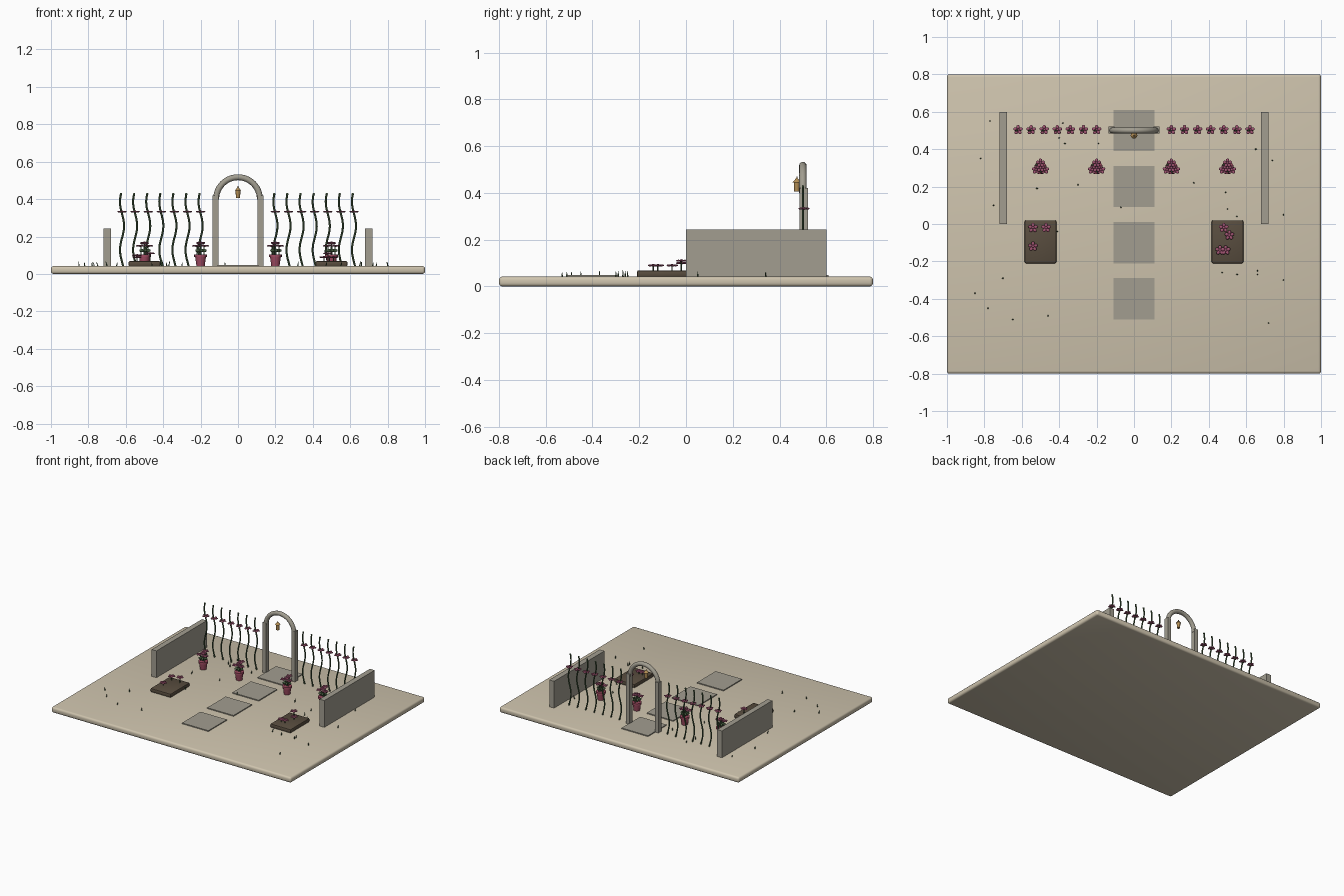
import bpy, bmesh, math, random
from mathutils import Matrix, Vector

cube = bpy.data.objects.get("Cube")
if cube:
    bpy.data.objects.remove(cube)
random.seed(4)
GROUND = 0.042


def material(name, r, g, b):
    m = bpy.data.materials.new(name)
    m.use_nodes = True
    m.diffuse_color = (r, g, b, 1)
    m.node_tree.nodes["Principled BSDF"].inputs["Base Color"].default_value = (r, g, b, 1)
    return m


SAND = material("sand", 0.62, 0.55, 0.42)
STONE = material("grey_stone", 0.36, 0.34, 0.28)
SOIL = material("dark_soil", 0.10, 0.075, 0.05)
PINK = material("pink_petal", 0.36, 0.09, 0.17)
CLAY = material("rose_pot", 0.35, 0.07, 0.12)
LEAF = material("leaf_green", 0.06, 0.11, 0.05)
GOLD = material("lantern_gold", 0.45, 0.27, 0.09)


def make(name, bm, mat, smooth=False, bevel=0, segments=2):
    me = bpy.data.meshes.new(name)
    if bevel:
        bmesh.ops.bevel(bm, geom=bm.edges[:], offset=bevel, segments=segments,
                        profile=0.5, affect='EDGES')
    bm.to_mesh(me)
    bm.free()
    ob = bpy.data.objects.new(name, me)
    bpy.context.collection.objects.link(ob)
    me.materials.append(mat)
    if smooth:
        bpy.ops.object.select_all(action='DESELECT')
        ob.select_set(True)
        bpy.context.view_layer.objects.active = ob
        bpy.ops.object.shade_smooth_by_angle(angle=math.radians(40))
    return ob


def box(bm, centre, size):
    bmesh.ops.create_cube(bm, size=1, matrix=Matrix.Translation(centre) @ Matrix.Diagonal((*size, 1)))


def cone(bm, base, r1, r2, height, sides=12, tilt=Matrix()):
    m = Matrix.Translation(base) @ tilt @ Matrix.Translation((0, 0, height / 2))
    bmesh.ops.create_cone(bm, cap_ends=True, segments=sides, radius1=r1, radius2=r2,
                          depth=height, matrix=m)


def ball(bm, centre, size, turn=0.0):
    m = Matrix.Translation(centre) @ Matrix.Rotation(turn, 4, 'Z') @ Matrix.Diagonal((*size, 1))
    bmesh.ops.create_icosphere(bm, subdivisions=2, radius=1, matrix=m)


def flower(bm, centre, r):
    # five flat petals round a small heart
    for k in range(5):
        a = math.tau * k / 5 + math.pi / 2
        offset = Vector((math.cos(a), math.sin(a), 0)) * r * 0.6
        ball(bm, Vector(centre) + offset, (r * 0.42, r * 0.36, r * 0.17), a)
    ball(bm, centre, (r * 0.3, r * 0.3, r * 0.25))


def tube(bm, points, r, sides=8):
    # sweep a ring along a path lying in the xz plane
    rings = []
    for i, p in enumerate(points):
        t = (points[min(i + 1, len(points) - 1)] - points[max(i - 1, 0)]).normalized()
        n = Vector((t.z, 0, -t.x))
        angles = [math.tau * k / sides for k in range(sides)]
        rings.append([bm.verts.new(p + r * (math.cos(a) * n + math.sin(a) * Vector((0, 1, 0))))
                      for a in angles])
    for low, high in zip(rings, rings[1:]):
        for k in range(sides):
            j = (k + 1) % sides
            bm.faces.new((low[k], low[j], high[j], high[k]))
    bm.faces.new(rings[0][::-1])
    bm.faces.new(rings[-1])
    bmesh.ops.recalc_face_normals(bm, faces=bm.faces[:])


# Ground slab
bm = bmesh.new()
box(bm, (0, 0, GROUND / 2), (2, 1.6, GROUND))
make("ground_slab", bm, SAND, True, 0.014, 3)

# Stepping stones
for i in range(4):
    bm = bmesh.new()
    box(bm, (0, 0.5 - 0.3 * i, GROUND), (0.22, 0.22, 0.014))
    make("stepping_stone", bm, STONE)

# Side walls, arch pillars and planting beds
for side, x in (("right", -1), ("left", 1)):
    bm = bmesh.new()
    box(bm, (0.7 * x, 0.3, 0.142), (0.04, 0.6, 0.204))
    make(side + "_wall", bm, STONE)
    bm = bmesh.new()
    box(bm, (0.12 * x, 0.503, 0.23), (0.03, 0.036, 0.38))
    make(side + "_arch_pillar", bm, STONE)
    bm = bmesh.new()
    box(bm, (0.5 * x, -0.095, 0.054), (0.17, 0.23, 0.03))
    make(side + "_planting_bed", bm, SOIL, True, 0.008)

# Arch top
bm = bmesh.new()
steps = [math.pi * k / 24 for k in range(25)]
tube(bm, [Vector((0.117 * math.cos(a), 0.5, 0.4 + 0.117 * math.sin(a))) for a in steps], 0.016, 12)
make("arch_top", bm, STONE, True)

# Hanging lantern with a pointed cap
bm = bmesh.new()
cone(bm, (0, 0.474, 0.405), 0.011, 0.013, 0.04)
cone(bm, (0, 0.474, 0.445), 0.018, 0.003, 0.018)
cone(bm, (0, 0.474, 0.46), 0.002, 0.002, 0.01, 6)
make("lantern", bm, GOLD, True)

# Wavy climbing stems in two rows
stems, blooms = bmesh.new(), bmesh.new()
for side in (-1, 1):
    for i in range(7):
        x = side * (0.2 + 0.07 * i)
        path = []
        for k in range(21):
            t = k / 20
            path.append(Vector((x + 0.011 * math.sin(t * 9.4 + 2.6), 0.5, GROUND + 0.385 * t)))
        tube(stems, path, 0.0055, 6)
        ball(stems, path[-1], (0.007, 0.005, 0.006))
        flower(blooms, (x, 0.503, 0.333), 0.026)
make("climbing_stems", stems, LEAF, True)
make("climbing_flowers", blooms, PINK, True)

# Potted plants
for x in (-0.5, -0.2, 0.2, 0.5):
    pot, leaves, petals = bmesh.new(), bmesh.new(), bmesh.new()
    cone(pot, (x, 0.3, GROUND), 0.022, 0.029, 0.05, 16)
    cone(pot, (x, 0.3, 0.09), 0.034, 0.034, 0.014, 16)
    make("flower_pot", pot, CLAY, True)
    cone(leaves, (x, 0.3, 0.1), 0.007, 0.004, 0.06, 6)
    for k in range(5):
        a = math.tau * k / 5
        ball(leaves, (x + 0.018 * math.cos(a), 0.3 + 0.018 * math.sin(a), 0.125),
             (0.016, 0.008, 0.009), a)
    for dx, dy, z in ((0, 0.026, 0.168), (-0.023, -0.01, 0.15), (0.023, -0.01, 0.15), (0, 0, 0.162)):
        flower(petals, (x + dx, 0.3 + dy, z), 0.024)
        cone(leaves, (x + dx * 0.8, 0.3 + dy * 0.8, 0.105), 0.003, 0.003, z - 0.105, 5)
    make("pot_leaves", leaves, LEAF, True)
    make("pot_flowers", petals, PINK, True)

# Bed flowers
stems, blooms = bmesh.new(), bmesh.new()
for x, y, z in ((-54, -2, 10), (-47, -2, 11), (-54, -12, 9), (48, -2, 11),
                (51, -6, 9), (46, -14, 9), (49, -14, 9)):
    spot = Vector((x, y, z)) / 100
    cone(stems, (spot.x, spot.y, 0.066), 0.003, 0.003, spot.z - 0.066, 6)
    flower(blooms, spot, 0.026)
make("bed_stems", stems, LEAF, True)
make("bed_flowers", blooms, PINK, True)

# Scattered grass blades
grass = bmesh.new()
for x, y in ((-77, 55), (-82, 35), (-75, 10), (-52, 19), (-30, 21), (-7, 9), (-38, 54), (-40, 46),
             (-37, 43), (-19, 43), (-41, -4), (32, 22), (49, 17), (50, 8), (55, 4), (74, 34),
             (65, 40), (80, 5), (47, -26), (55, -27), (66, -25), (66, -27), (80, -30), (72, -53),
             (-70, -29), (-85, -37), (-78, -45), (-65, -51), (-46, -49)):
    lean = Matrix.Rotation(random.uniform(-0.3, 0.3), 4, 'Y')
    cone(grass, (x / 100, y / 100, GROUND), 0.004, 0.001, random.uniform(0.018, 0.03), 5, lean)
make("grass_blades", grass, LEAF)
